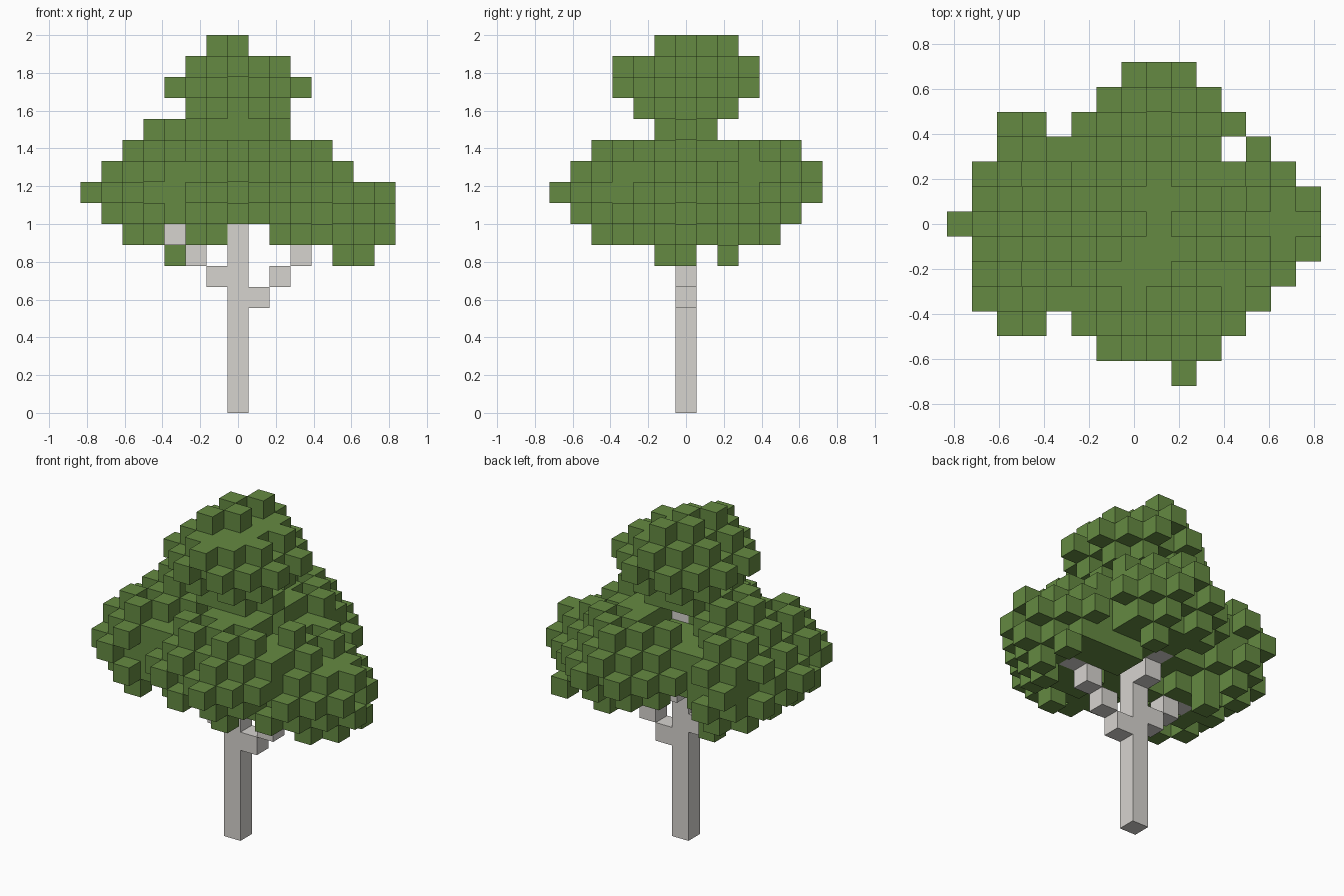
import bpy
import bmesh
from mathutils import Vector

UNIT = 2 / 18  # edge of one block

start_cube = bpy.data.objects.get("Cube")
if start_cube:
    bpy.data.objects.remove(start_cube, do_unlink=True)


def make_material(name, color):
    mat = bpy.data.materials.new(name)
    mat.use_nodes = True
    mat.diffuse_color = (*color, 1)
    mat.node_tree.nodes["Principled BSDF"].inputs["Base Color"].default_value = (*color, 1)
    return mat


def cells(*runs):
    """Expand inclusive (first, last) runs into a set of block indices."""
    return {n for first, last in runs for n in range(first, last + 1)}


def neighbours(block):
    """Yield the six blocks that share a face, with the direction to each."""
    for axis in range(3):
        for sign in (-1, 1):
            step = [0, 0, 0]
            step[axis] = sign
            yield tuple(b + s for b, s in zip(block, step)), axis, Vector(step)


def build_blocks(name, blocks, hidden_by, material, merge=False):
    """Mesh the exposed faces of a set of grid blocks."""
    bm = bmesh.new()
    for block in sorted(blocks):
        for neighbour, axis, normal in neighbours(block):
            if neighbour in hidden_by:
                continue
            u = Vector((0, 0, 0))
            u[(axis + 1) % 3] = 0.5
            v = normal.cross(u)
            mid = Vector(block) + Vector((0, 0, 0.5)) + normal / 2
            corners = (mid - u - v, mid + u - v, mid + u + v, mid - u + v)
            bm.faces.new([bm.verts.new(c * UNIT) for c in corners])
    bmesh.ops.remove_doubles(bm, verts=bm.verts, dist=UNIT / 100)
    if merge:
        bmesh.ops.dissolve_limit(bm, angle_limit=0.01, verts=bm.verts, edges=bm.edges)
    mesh = bpy.data.meshes.new(name)
    bm.to_mesh(mesh)
    bm.free()
    mesh.materials.append(material)
    obj = bpy.data.objects.new(name, mesh)
    bpy.context.collection.objects.link(obj)
    return obj


# Trunk with stepped branches to the left, right and back
wood = {(0, 0, k) for k in range(15)}
wood |= {(n, 0, n + 4) for n in range(1, 5)}
wood |= {(-n, 0, n + 5) for n in range(1, 5)}
wood |= {(0, n, n + 7) for n in range(1, 3)}

# Outline of the crown per height, seen along y and along x
front_rows = {
    17: cells((-1, 0)), 16: cells((-2, 2)), 15: cells((-3, 3)), 14: cells((-2, 2)),
    13: cells((-4, 2)), 12: cells((-5, 4)), 11: cells((-6, 5)), 10: cells((-7, 7)),
    9: cells((-6, 7)), 8: cells((-5, -1), (2, 7)), 7: cells((-3, -3), (5, 6)),
}
side_rows = {
    17: cells((-1, 2)), 16: cells((-3, 3)), 15: cells((-3, 3)), 14: cells((-2, 2)),
    13: cells((-1, 1)), 12: cells((-4, 5)), 11: cells((-5, 6)), 10: cells((-6, 6)),
    9: cells((-5, 5)), 8: cells((-4, 4)), 7: cells((-1, 0), (2, 2)),
}
# Outline of the crown per depth, seen from above
top_rows = {
    6: cells((0, 2)), 5: cells((-1, 3)), 4: cells((-5, -4), (-2, 4)),
    3: cells((-5, 3), (5, 5)), 2: cells((-6, 6)), 1: cells((-6, 7)),
    0: cells((-7, 7)), -1: cells((-6, 7)), -2: cells((-6, 6)), -3: cells((-6, 5)),
    -4: cells((-5, -4), (-2, 4)), -5: cells((-1, 3)), -6: cells((2, 2)),
}

# Leaf clusters: core centre, core radii, and which checker colour their bumps use
clusters = [
    ((0, 0, 15.2), (2.24, 2.6, 1.7), 1),
    ((0.5, 0, 13), (1.6, 1.5, 1.5), 1),
    ((-3.7, 0, 10), (2.4, 3.7, 2.3), 1),
    ((4.2, 0, 9), (2.5, 2.5, 2), 1),
    ((1, 2.7, 10.2), (2.8, 2.7, 1.6), 0),
    ((1, -2.5, 10.2), (2.8, 2.7, 1.6), 0),
]


def distance(block, cluster):
    centre, radii, parity = cluster
    return sum(((b - c) / r) ** 2 for b, c, r in zip(block, centre, radii)) ** 0.5


# Every block that fits all outlines and leaves the bare wood free
allowed = set()
for k, columns in front_rows.items():
    for i in columns:
        for j in side_rows[k]:
            bare_branch = i == -3 and k <= 8 and j < 1
            bare_trunk = k == 12 and j in (1, 2) and i in (-1, 0)
            if i in top_rows[j] and not bare_branch and not bare_trunk:
                allowed.add((i, j, k))
allowed -= wood

# Solid cluster cores, each studded with a checkered layer of single blocks
leaves = set()
for cluster in clusters:
    core = {block for block in allowed if distance(block, cluster) < 1}
    bumps = {near for block in core for near, axis, step in neighbours(block)
             if sum(near) % 2 == cluster[2]}
    leaves |= core | (bumps & allowed)


def fill_order(block):
    nearest = min(clusters, key=lambda cluster: distance(block, cluster))
    return sum(block) % 2 != nearest[2], distance(block, nearest), block


def shadows(block):
    i, j, k = block
    return {("front", i, k), ("side", j, k), ("top", i, j)}


# Extra blocks wherever the outline still has an opening
covered = set().union(*(shadows(block) for block in leaves))
for block in sorted(allowed - leaves, key=fill_order):
    if not shadows(block) <= covered:
        leaves.add(block)
        covered |= shadows(block)

bark = make_material("pale_bark", (0.675, 0.655, 0.625))
green = make_material("leaf_green", (0.13, 0.255, 0.054))
build_blocks("trunk_and_branches", wood, wood, bark, merge=True)
build_blocks("leaf_crown", leaves, leaves | wood, green)
